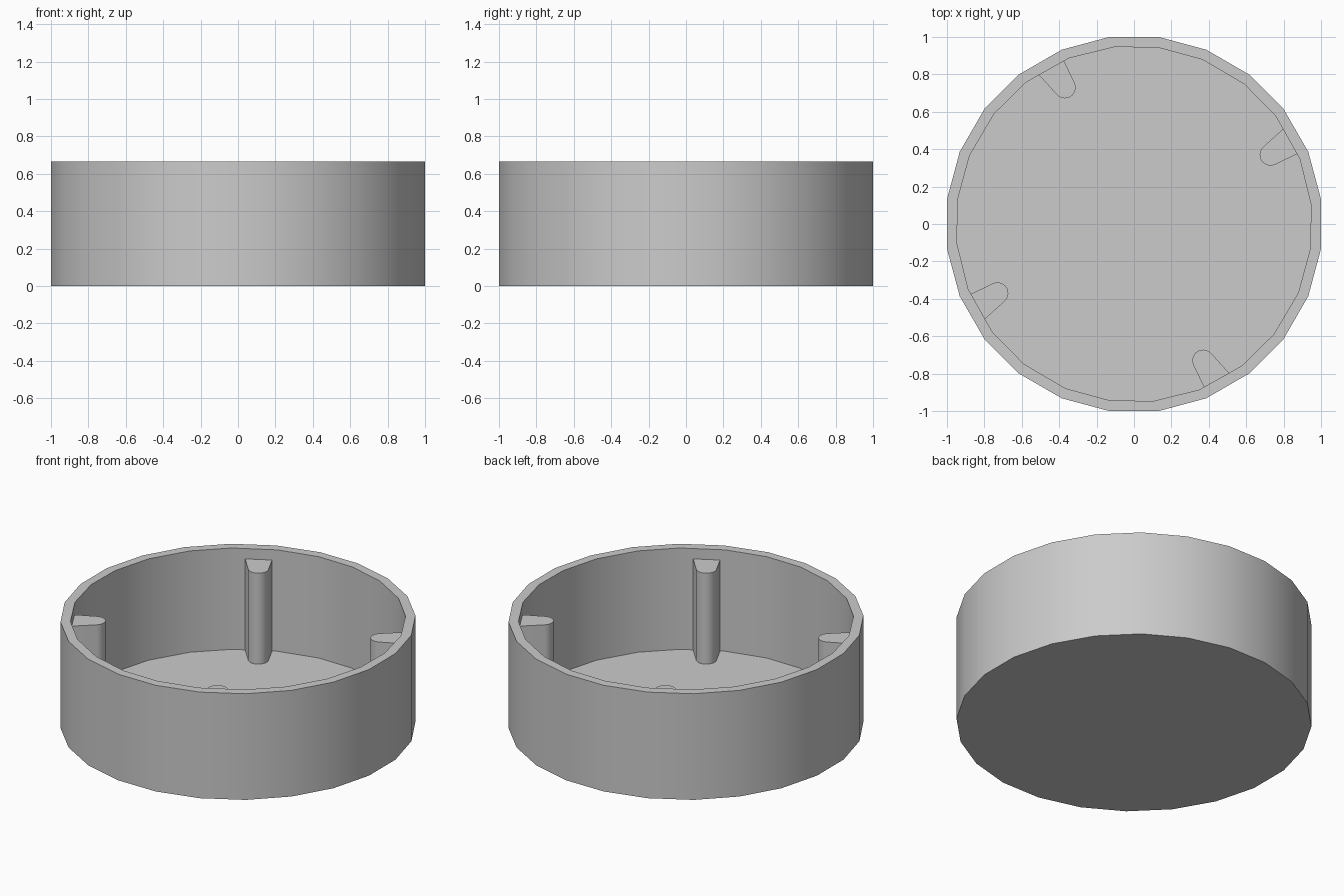
import bpy, bmesh, math

if "Cube" in bpy.data.objects:
    bpy.data.objects.remove(bpy.data.objects["Cube"])

HEIGHT, FLOOR, POST_TOP = 0.665, 0.03, 0.6
R_OUT, R_IN = 1 / math.cos(math.radians(7.5)), 0.952

grey = bpy.data.materials.new("plain grey")
grey.diffuse_color = (0.6, 0.6, 0.6, 1)
grey.use_nodes = True
grey.node_tree.nodes["Principled BSDF"].inputs["Base Color"].default_value = grey.diffuse_color


def finish(name, bm):
    bmesh.ops.recalc_face_normals(bm, faces=bm.faces)
    mesh = bpy.data.meshes.new(name)
    bm.to_mesh(mesh)
    bm.free()
    mesh.materials.append(grey)
    obj = bpy.data.objects.new(name, mesh)
    bpy.context.collection.objects.link(obj)
    bpy.ops.object.select_all(action='DESELECT')
    obj.select_set(True)
    bpy.context.view_layer.objects.active = obj
    bpy.ops.object.shade_smooth_by_angle(angle=math.radians(30))
    return obj


def ring(bm, pts, z):
    return [bm.verts.new((x, y, z)) for x, y in pts]


def bridge(bm, a, b):
    for i in range(len(a)):
        j = (i + 1) % len(a)
        bm.faces.new((a[i], a[j], b[j], b[i]))


def polar(r, deg):
    return r * math.cos(math.radians(deg)), r * math.sin(math.radians(deg))


# Round open tray: 24-sided outside, slightly uneven 24-sided inside
outer = [polar(R_OUT, 7.5 + 15 * i) for i in range(24)]
steps = (6.2, 21.4, 37.2, 51.7, 67.3, 82.1)
inner = [polar(R_IN, a + 90 * q) for q in range(4) for a in steps]
bm = bmesh.new()
ob, ot = ring(bm, outer, 0), ring(bm, outer, HEIGHT)
it, ib = ring(bm, inner, HEIGHT), ring(bm, inner, FLOOR)
bridge(bm, ob, ot)
bridge(bm, ot, it)
bridge(bm, it, ib)
bm.faces.new(ob)
bm.faces.new(ib)
finish("tray", bm)

# Four tapered posts with rounded tips, rooted in the wall
cx, cy, r = -0.37, 0.73, 0.058
tip = [(cx + polar(r, a)[0], cy + polar(r, a)[1]) for a in range(-138, 28, 15)]
profile = [(-0.52, 0.81)] + tip + [(-0.382, 0.888)]
for q in range(4):
    c, s = round(math.cos(q * math.pi / 2)), round(math.sin(q * math.pi / 2))
    pts = [(x * c - y * s, x * s + y * c) for x, y in profile]
    bm = bmesh.new()
    low, top = ring(bm, pts, FLOOR - 0.01), ring(bm, pts, POST_TOP)
    bridge(bm, low, top)
    bm.faces.new(low)
    bm.faces.new(top)
    finish(f"post_{q + 1}", bm)
